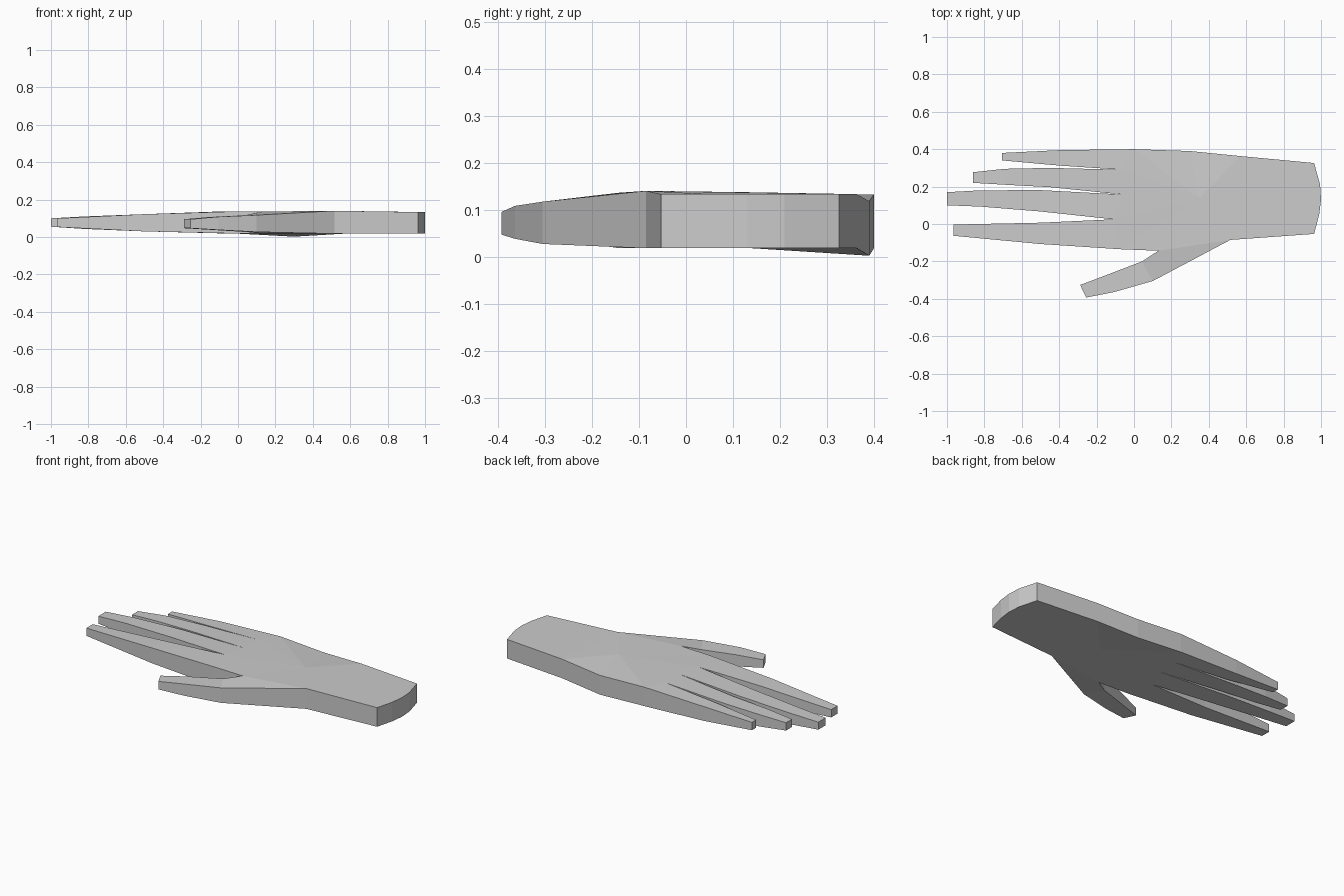
import bpy
import bmesh

cube = bpy.data.objects.get("Cube")
if cube:
    bpy.data.objects.remove(cube, do_unlink=True)

grey = bpy.data.materials.new("light grey")
grey.use_nodes = True
grey.diffuse_color = (0.6, 0.6, 0.6, 1)
grey.node_tree.nodes["Principled BSDF"].inputs["Base Color"].default_value = (0.6, 0.6, 0.6, 1)

bm = bmesh.new()
upper, lower = {}, {}          # each outline point has a top and a bottom vertex


def add_point(name, x, y, z0=0.018, z1=0.133):
    lower[name] = bm.verts.new((x, y, z0))
    upper[name] = bm.verts.new((x, y, z1))


def add_face(*names):
    """Matching faces on the back of the hand and on the palm."""
    bm.faces.new([upper[n] for n in names])
    bm.faces.new([lower[n] for n in reversed(names)])


def add_digit(name, base, stations):
    """Tapered strip from a pair of base points through (xa, ya, xb, yb, z0, z1)."""
    a, b = base
    for i, (xa, ya, xb, yb, za, zb) in enumerate(stations):
        na, nb = f"{name}_a{i}", f"{name}_b{i}"
        add_point(na, xa, ya, za, zb)
        add_point(nb, xb, yb, za, zb)
        add_face(a, b, nb, na)
        a, b = na, nb


# Palm, knuckle webs and wrist
add_point("wrist_0", 0.963, -0.053)
add_point("wrist_1", 0.99, 0.05)
add_point("wrist_2", 1.0, 0.13)
add_point("wrist_3", 0.995, 0.21)
add_point("wrist_4", 0.963, 0.326)
add_point("forearm", 0.57, 0.363)
add_point("heel", 0.30, 0.39, 0.002, 0.118)
add_point("little_base", 0.0, 0.40, 0.018, 0.132)
add_point("web_little", -0.06, 0.29, 0.02, 0.134)
add_point("web_ring", -0.065, 0.158, 0.02, 0.135)
add_point("web_index", -0.11, 0.025, 0.02, 0.136)
add_point("index_base", -0.07, -0.135, 0.02, 0.135)
add_point("web_thumb", 0.13, -0.143, 0.018, 0.136)
add_point("thumb_base", 0.515, -0.085, 0.018, 0.140)
add_point("middle", 0.35, 0.14, 0.018, 0.137)

add_face("wrist_0", "wrist_1", "wrist_2", "wrist_3", "wrist_4", "forearm", "thumb_base")
rim = ["thumb_base", "forearm", "heel", "little_base", "web_little", "web_ring",
       "web_index", "index_base", "web_thumb", "thumb_base"]
for p, q in zip(rim, rim[1:]):
    add_face("middle", p, q)

# Fingers
add_digit("little", ("little_base", "web_little"), [
    (-0.395, 0.395, -0.395, 0.312, 0.032, 0.118),
    (-0.705, 0.38, -0.705, 0.34, 0.053, 0.10)])
add_digit("ring", ("web_little", "web_ring"), [
    (-0.45, 0.30, -0.45, 0.197, 0.030, 0.120),
    (-0.69, 0.295, -0.69, 0.21, 0.040, 0.112),
    (-0.86, 0.277, -0.86, 0.22, 0.053, 0.10)])
add_digit("long", ("web_ring", "web_index"), [
    (-0.50, 0.181, -0.50, 0.067, 0.030, 0.122),
    (-0.82, 0.18, -0.82, 0.093, 0.043, 0.110),
    (-1.0, 0.17, -1.0, 0.10, 0.055, 0.10)])
add_digit("index", ("web_index", "index_base"), [
    (-0.50, 0.007, -0.50, -0.107, 0.030, 0.122),
    (-0.965, -0.003, -0.965, -0.063, 0.053, 0.10)])

# Thumb
add_digit("thumb", ("web_thumb", "thumb_base"), [
    (0.043, -0.20, 0.10, -0.305, 0.027, 0.117),
    (-0.14, -0.27, -0.107, -0.364, 0.038, 0.108),
    (-0.288, -0.326, -0.255, -0.393, 0.047, 0.095)])

# Side walls along every open edge of the back of the hand
partner = {upper[n]: lower[n] for n in upper}
for edge in [e for e in bm.edges if e.is_boundary and e.verts[0] in partner]:
    p, q = edge.verts
    bm.faces.new((p, q, partner[q], partner[p]))

bmesh.ops.recalc_face_normals(bm, faces=bm.faces)
mesh = bpy.data.meshes.new("hand")
bm.to_mesh(mesh)
bm.free()
mesh.materials.append(grey)
hand = bpy.data.objects.new("hand", mesh)
bpy.context.collection.objects.link(hand)
